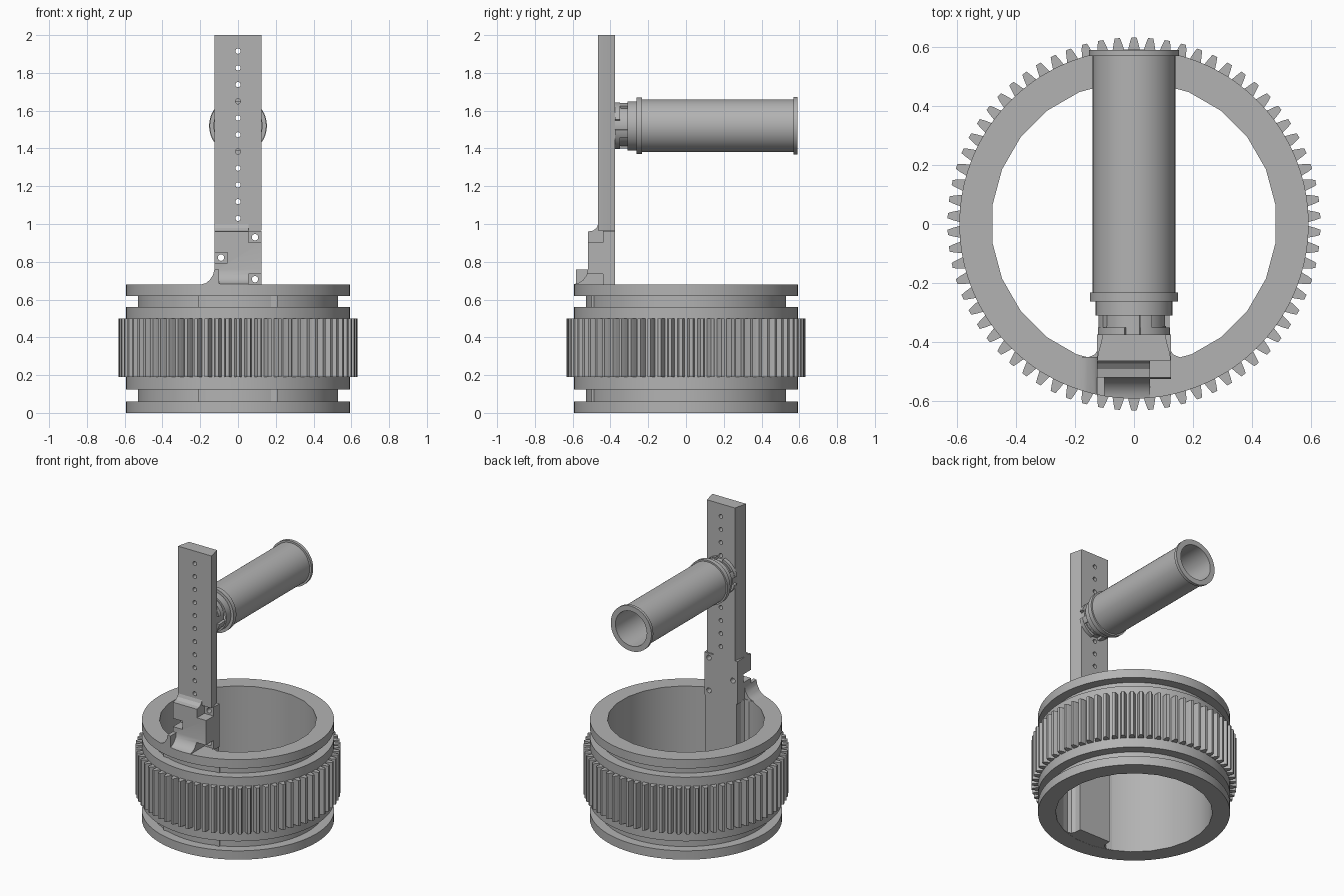
import bpy, bmesh, math
from mathutils import Matrix, Vector

if "Cube" in bpy.data.objects:
    bpy.data.objects.remove(bpy.data.objects["Cube"])

grey = bpy.data.materials.new("matte_grey")
grey.use_nodes = True
COLOUR = (0.45, 0.45, 0.45, 1)
grey.diffuse_color = COLOUR
grey.node_tree.nodes["Principled BSDF"].inputs["Base Color"].default_value = COLOUR

# Maps a flat profile point plus an extrusion distance to space
XY = lambda a, b, d: (a, b, d)
YZ = lambda a, b, d: (d, a, b)
XZ = lambda a, b, d: (a, d, b)


def prism(bm, points, plane, start, end):
    low = [bm.verts.new(plane(a, b, start)) for a, b in points]
    high = [bm.verts.new(plane(a, b, end)) for a, b in points]
    bm.faces.new(low)
    bm.faces.new(high)
    for i in range(len(low)):
        j = (i + 1) % len(low)
        bm.faces.new((low[i], low[j], high[j], high[i]))


def box(bm, x, y, z):
    prism(bm, [(x[0], y[0]), (x[1], y[0]), (x[1], y[1]), (x[0], y[1])], XY, *z)


def circle(radius, count, a=0, b=0):
    turn = [2 * math.pi * (i + 0.5) / count for i in range(count)]
    return [(a + radius * math.cos(t), b + radius * math.sin(t)) for t in turn]


def lathe(bm, profile, count, axis, closed):
    # Profile holds (radius, height) pairs; open profiles get capped ends
    spin = [2 * math.pi * (i + 0.5) / count for i in range(count)]
    rings = [[bm.verts.new(axis(r * math.cos(t), r * math.sin(t), h)) for t in spin]
             for r, h in profile]
    pairs = list(zip(rings, rings[1:] + rings[:1]))
    for low, high in pairs if closed else pairs[:-1]:
        for i in range(count):
            j = (i + 1) % count
            bm.faces.new((low[i], low[j], high[j], high[i]))
    if not closed:
        bm.faces.new(rings[0])
        bm.faces.new(rings[-1])


def finish(name, bm):
    bmesh.ops.recalc_face_normals(bm, faces=bm.faces)
    mesh = bpy.data.meshes.new(name)
    bm.to_mesh(mesh)
    bm.free()
    mesh.materials.append(grey)
    obj = bpy.data.objects.new(name, mesh)
    bpy.context.collection.objects.link(obj)
    return obj


def boolean(obj, cutter_mesh, operation):
    cutter = finish("cutter", cutter_mesh)
    cutter.hide_render = True
    mod = obj.modifiers.new("cut", "BOOLEAN")
    mod.object, mod.operation, mod.solver = cutter, operation, "EXACT"
    bpy.context.view_layer.objects.active = obj
    bpy.ops.object.modifier_apply(modifier=mod.name)
    bpy.data.objects.remove(cutter)


def smooth(obj):
    bpy.ops.object.select_all(action="DESELECT")
    obj.select_set(True)
    bpy.context.view_layer.objects.active = obj
    bpy.ops.object.shade_smooth_by_angle(angle=math.radians(25))


OUTER, GROOVE, BORE, RING_TOP = 0.592, 0.53, 0.484, 0.68
HALF, BACK = 0.125, -0.375

# Ring body with two grooves and a bore
bm = bmesh.new()
lathe(bm, [(OUTER, 0), (OUTER, 0.06), (GROOVE, 0.06), (GROOVE, 0.125),
           (OUTER, 0.125), (OUTER, 0.56), (GROOVE, 0.56), (GROOVE, 0.62),
           (OUTER, 0.62), (OUTER, RING_TOP)], 96, XY, False)
ring = finish("ring_body", bm)
bm = bmesh.new()
prism(bm, circle(BORE, 24), XY, -0.1, 0.8)
boolean(ring, bm, "DIFFERENCE")
smooth(ring)

# Gear teeth around the ring
bm = bmesh.new()
TEETH = 70
tooth = [(0.021, 0.586), (0.019, 0.594), (0.0145, 0.614), (0.009, 0.632)]
tooth += [(-x, y) for x, y in reversed(tooth)]
for i in range(TEETH):
    turn = Matrix.Rotation(2 * math.pi * i / TEETH, 2)
    prism(bm, [turn @ Vector(p) for p in tooth], XY, 0.19, 0.5)
finish("gear_teeth", bm)

# Full-height rib inside the ring, blended into the bore
bm = bmesh.new()
side = [(0.118, BACK), (0.12, -0.42), (0.132, -0.442), (0.156, -0.452),
        (0.197, -0.441), (0.21, -0.5)]
prism(bm, side + [(-x, y) for x, y in reversed(side)], XY, 0.001, RING_TOP - 0.001)
smooth(finish("inner_rib", bm))

# Upright post with pin holes
bm = bmesh.new()
side = [(HALF, -0.465), (0.122, -0.44), (0.112, -0.405), (0.106, BACK)]
prism(bm, side + [(-x, y) for x, y in reversed(side)], XY, 0.94, 2.0)
post = finish("upright_post", bm)
bm = bmesh.new()
for i in range(11):
    prism(bm, circle(0.014, 16, 0, 1.03 + 0.0885 * i), XZ, -0.6, -0.3)
boolean(post, bm, "DIFFERENCE")
smooth(post)

# Foot block flaring onto the ring
bm = bmesh.new()
prism(bm, [(BACK, 0.67), (BACK, 0.96), (-0.464, 0.965), (-0.465, 1.0), (-0.473, 0.98),
           (-0.492, 0.965), (-0.52, 0.96), (-0.52, 0.76), (-0.526, 0.73),
           (-0.545, 0.703), (-0.57, 0.687), (-0.6, 0.68), (-0.6, 0.67)],
      YZ, -HALF, HALF)
foot = finish("post_foot", bm)
bm = bmesh.new()
prism(bm, [(-0.1, 0.67), (-0.1, 0.76), (-HALF, 0.76), (-0.132, 0.73),
           (-0.15, 0.703), (-0.17, 0.687), (-0.195, 0.68), (-0.195, 0.67)],
      XZ, -0.6, -0.45)
boolean(foot, bm, "UNION")
bm = bmesh.new()
prism(bm, circle(OUTER, 96), XY, 0, 1.5)
boolean(foot, bm, "INTERSECT")

# Screw pockets and screw holes
for sign, z in ((1, 0.93), (1, 0.708), (-1, 0.822)):
    bm = bmesh.new()
    top = z + 0.1 if z > 0.9 else z + 0.028
    x = sorted((sign * 0.055, sign * 0.128))
    box(bm, x, (-0.7, -0.44), (z - 0.028, top))
    boolean(foot, bm, "DIFFERENCE")
    bm = bmesh.new()
    prism(bm, circle(0.017, 16, sign * 0.09, z), XZ, -0.5, -0.3)
    boolean(foot, bm, "DIFFERENCE")
    if z > 0.9:
        # The upper pocket also reaches into the bottom of the post
        bm = bmesh.new()
        box(bm, x, (-0.7, -0.3), (0.9, 0.965))
        boolean(post, bm, "DIFFERENCE")
smooth(foot)

# Hollow handle tube with collar and end flange
AXIS_Z = 1.52
tube_axis = lambda a, b, d: (a, d, AXIS_Z + b)
bm = bmesh.new()
lathe(bm, [(0.13, -0.31), (0.13, -0.262), (0.15, -0.262), (0.15, -0.232),
           (0.14, -0.232), (0.14, 0.57), (0.153, 0.57), (0.153, 0.59),
           (0.118, 0.59), (0.118, -0.31)], 64, tube_axis, True)
smooth(finish("handle_tube", bm))

# Narrow neck joining the tube to the post
bm = bmesh.new()
lathe(bm, [(0.108, BACK - 0.002), (0.108, -0.345), (0.106, -0.345), (0.106, -0.3),
           (0.092, -0.3), (0.092, BACK - 0.002)], 64, tube_axis, True)
smooth(finish("tube_neck", bm))


# Twist-lock lugs on the neck
def lug(bm, start, end, radius, y0, y1):
    steps = [math.radians(start + (end - start) * i / 10) for i in range(11)]
    arc = [(radius * math.cos(t), radius * math.sin(t)) for t in steps]
    arc += [(0.1 * math.cos(t), 0.1 * math.sin(t)) for t in reversed(steps)]
    prism(bm, arc, tube_axis, y0, y1)


bm = bmesh.new()
for quarter in range(4):
    base = 90 * quarter
    lug(bm, base + 15, base + 80, 0.124, BACK - 0.001, -0.35)
    lug(bm, base + 60, base + 80, 0.122, -0.351, -0.305)
smooth(finish("twist_lock_lugs", bm))
